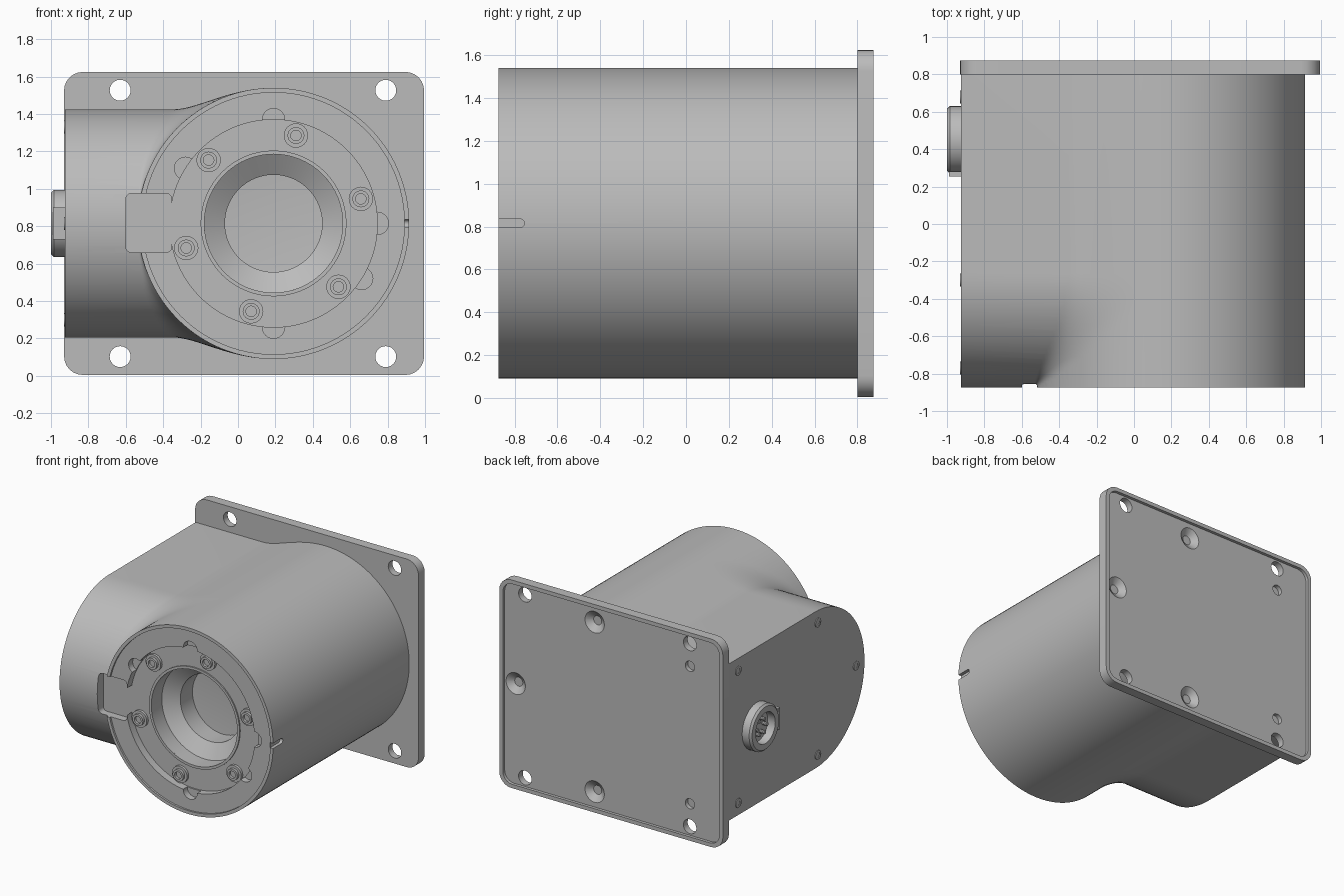
import bpy, bmesh, math
from mathutils import Matrix, Vector

if "Cube" in bpy.data.objects:
    bpy.data.objects.remove(bpy.data.objects["Cube"])

CX, CZ, R = 0.19, 0.815, 0.725      # main barrel axis and radius
FRONT, BACK, LEFT = -0.875, 0.81, -0.925
ARM = 0.61                          # half height of the side arm

grey = bpy.data.materials.new("light grey metal")
grey.diffuse_color = (0.5, 0.5, 0.5, 1)
grey.use_nodes = True
grey.node_tree.nodes["Principled BSDF"].inputs["Base Color"].default_value = grey.diffuse_color


def finish(name, bm):
    bmesh.ops.recalc_face_normals(bm, faces=bm.faces)
    me = bpy.data.meshes.new(name)
    bm.to_mesh(me)
    bm.free()
    me.materials.append(grey)
    ob = bpy.data.objects.new(name, me)
    bpy.context.collection.objects.link(ob)
    return ob


def lathe(name, profile, center, axis='Y', seg=64):
    """Closed solid turned from (radius, position) pairs that start and end on the axis."""
    bm = bmesh.new()
    rows = []
    for r, p in profile:
        row = []
        for i in range(seg):
            a = 2 * math.pi * i / seg
            u, v = r * math.cos(a), r * math.sin(a)
            off = Vector((u, p, v)) if axis == 'Y' else Vector((p, u, v))
            row.append(bm.verts.new(Vector(center) + off))
        rows.append(row)
    for a, b in zip(rows, rows[1:]):
        for i in range(seg):
            j = (i + 1) % seg
            bm.faces.new((a[i], a[j], b[j], b[i]))
    bmesh.ops.remove_doubles(bm, verts=bm.verts, dist=1e-5)
    return finish(name, bm)


def rod(name, x, z, r, y0, y1, seg=24):
    return lathe(name, [(0, y0), (r, y0), (r, y1), (0, y1)], (x, 0, z), 'Y', seg)


def box(name, lo, hi, round_r=0, axis=1):
    """Box with edges along one axis optionally rounded."""
    bm = bmesh.new()
    lo, hi = Vector(lo), Vector(hi)
    bmesh.ops.create_cube(bm, size=1, matrix=Matrix.Translation((lo + hi) / 2)
                          @ Matrix.Diagonal((*(hi - lo), 1)))
    if round_r:
        edges = [e for e in bm.edges
                 if abs(e.verts[0].co[axis] - e.verts[1].co[axis]) > 1e-5]
        bmesh.ops.bevel(bm, geom=edges, offset=round_r, segments=6, profile=0.5, affect='EDGES')
    return finish(name, bm)


def cut(ob, cutters):
    for c in cutters:
        m = ob.modifiers.new("cut", 'BOOLEAN')
        m.operation, m.solver, m.object = 'DIFFERENCE', 'EXACT', c
    dg = bpy.context.evaluated_depsgraph_get()
    me = bpy.data.meshes.new_from_object(ob.evaluated_get(dg))
    ob.modifiers.clear()
    ob.data = me
    for c in cutters:
        bpy.data.objects.remove(c)


# Housing: barrel along y blended into a round-nosed arm towards -x
def arm_height(y):
    d = max(0, FRONT + ARM - y)
    return math.sqrt(max(0, ARM ** 2 - d ** 2))


def half_height(x, y):
    a = math.sqrt(max(0, R * R - (x - CX) ** 2))
    b = arm_height(y) if x < CX + 1e-6 else 0
    k = 0.12 * min(1, b / 0.3)
    h = max(a, b)
    if k > 1e-6:
        h += max(k - abs(a - b), 0) ** 2 / (4 * k)
    return min(h, R) if h > 1e-4 else 0


xs = [CX + R * math.cos(math.pi * i / 64) for i in range(65)]
xs += [xs[-1] + (LEFT - xs[-1]) * i / 10 for i in range(1, 11)]
ys = [FRONT + ARM * (1 - math.cos(math.pi / 2 * i / 24)) for i in range(25)] + [0.2, BACK]
bm = bmesh.new()
top = [[bm.verts.new((x, y, CZ + half_height(x, y))) for x in xs] for y in ys]
low = [[bm.verts.new((x, y, CZ - half_height(x, y))) for x in xs] for y in ys]
for g in (top, low):
    for a, b in zip(g, g[1:]):
        for i in range(len(xs) - 1):
            bm.faces.new((a[i], a[i + 1], b[i + 1], b[i]))
for j in (0, -1):
    for i in range(len(xs) - 1):
        bm.faces.new((top[j][i], top[j][i + 1], low[j][i + 1], low[j][i]))
for side in (0, -1):
    for j in range(len(ys) - 1):
        bm.faces.new((top[j][side], top[j + 1][side], low[j + 1][side], low[j][side]))
bmesh.ops.remove_doubles(bm, verts=bm.verts, dist=1e-4)
# drop the collapsed double sheet in front of the arm nose
seen, dupes = set(), []
for f in bm.faces:
    key = frozenset(v.index for v in f.verts)
    if f.calc_area() < 1e-9 or key in seen:
        dupes.append(f)
    seen.add(key)
bmesh.ops.delete(bm, geom=dupes, context='FACES')
bmesh.ops.dissolve_limit(bm, angle_limit=0.001, verts=bm.verts, edges=bm.edges)
housing = finish("housing", bm)

# Stepped front socket, scallops, side gap, key slot
cutters = [lathe("socket_cutter", [(0, -0.95), (0.7, -0.95), (0.7, -0.86), (0.555, -0.86),
                                   (0.555, -0.8), (0.37, -0.8), (0.37, -0.68), (0.26, -0.61),
                                   (0.26, -0.46), (0, -0.44)], (CX, 0, CZ), 'Y', 96)]
for deg in (0, 90, 180, 270, 148, 328):
    a = math.radians(deg)
    cutters.append(rod("scallop_cutter", CX + 0.555 * math.cos(a), CZ + 0.555 * math.sin(a),
                       0.06, -0.95, -0.81))
cutters.append(box("gap_cutter", (-0.6, -0.95, 0.66), (-0.355, -0.8, 0.975), 0.03))
cutters.append(box("slot_cutter", (0.89, -0.95, 0.795), (1.0, -0.755, 0.835), 0.019, 0))
cut(housing, cutters)

# Screws around the socket
for i in range(6):
    a = math.radians(75.7 + 60 * i)
    x, z = CX + 0.485 * math.cos(a), CZ + 0.485 * math.sin(a)
    lathe("socket_screw", [(0, -0.79), (0.065, -0.79), (0.065, -0.82), (0.045, -0.82),
                           (0.045, -0.84), (0.028, -0.84), (0.028, -0.82), (0, -0.82)],
          (x, 0, z), 'Y', 24)
# Thin raised lip at the socket bore
lathe("bore_ring", [(0.39, -0.79), (0.39, -0.81), (0.37, -0.81), (0.37, -0.79), (0.39, -0.79)],
      (CX, 0, CZ), 'Y', 64)

# Mounting plate with recessed back and holes
plate = box("mounting_plate", (-0.93, 0.8, 0.005), (0.995, 0.875, 1.625), 0.1)
cutters = [box("recess_cutter", (-0.9, 0.852, 0.035), (0.965, 0.95, 1.595), 0.08)]
for x in (-0.63, 0.79):
    for z in (0.103, 1.527):
        cutters.append(rod("hole_cutter", x, z, 0.056, 0.7, 0.95))
for x, z in ((CX, CZ + 0.66), (CX, CZ - 0.66), (CX + 0.68, CZ)):
    cutters.append(lathe("sink_cutter", [(0, 0.815), (0.035, 0.815), (0.085, 0.853),
                                         (0.085, 0.95), (0, 0.95)], (x, 0, z), 'Y', 24))
for z in (0.28, 1.35):
    cutters.append(rod("small_hole_cutter", -0.63, z, 0.04, 0.82, 0.95))
cut(plate, cutters)

# Connector on the side face: hollow ring, pins and key tab
PY = 0.45
lathe("connector_ring", [(0, -0.92), (0.18, -0.92), (0.18, -0.985), (0.165, -1.0), (0.12, -1.0),
                         (0.12, -0.935), (0, -0.935)], (0, PY, CZ), 'X', 48)
for i in range(6):
    a = math.pi / 3 * i
    lathe("connector_pin", [(0, -0.93), (0.014, -0.93), (0.014, -0.975), (0, -0.975)],
          (0, PY + 0.06 * math.cos(a), CZ + 0.06 * math.sin(a)), 'X', 10)
box("connector_tab", (-0.99, 0.255, 0.73), (-0.92, 0.28, 0.9))
# Cover screws on the side face
for y, z in ((0.68, 1.33), (0.68, 0.3), (-0.3, 1.33), (-0.3, 0.3), (-0.77, CZ)):
    lathe("cover_screw", [(0, -0.92), (0.035, -0.92), (0.035, -0.931), (0.018, -0.931),
                          (0.018, -0.927), (0, -0.927)], (0, y, z), 'X', 16)

# Smooth shading with crisp edges
bpy.ops.object.select_all(action='DESELECT')
for ob in bpy.context.scene.objects:
    ob.select_set(True)
    bpy.context.view_layer.objects.active = ob
bpy.ops.object.shade_smooth_by_angle(angle=math.radians(30))
